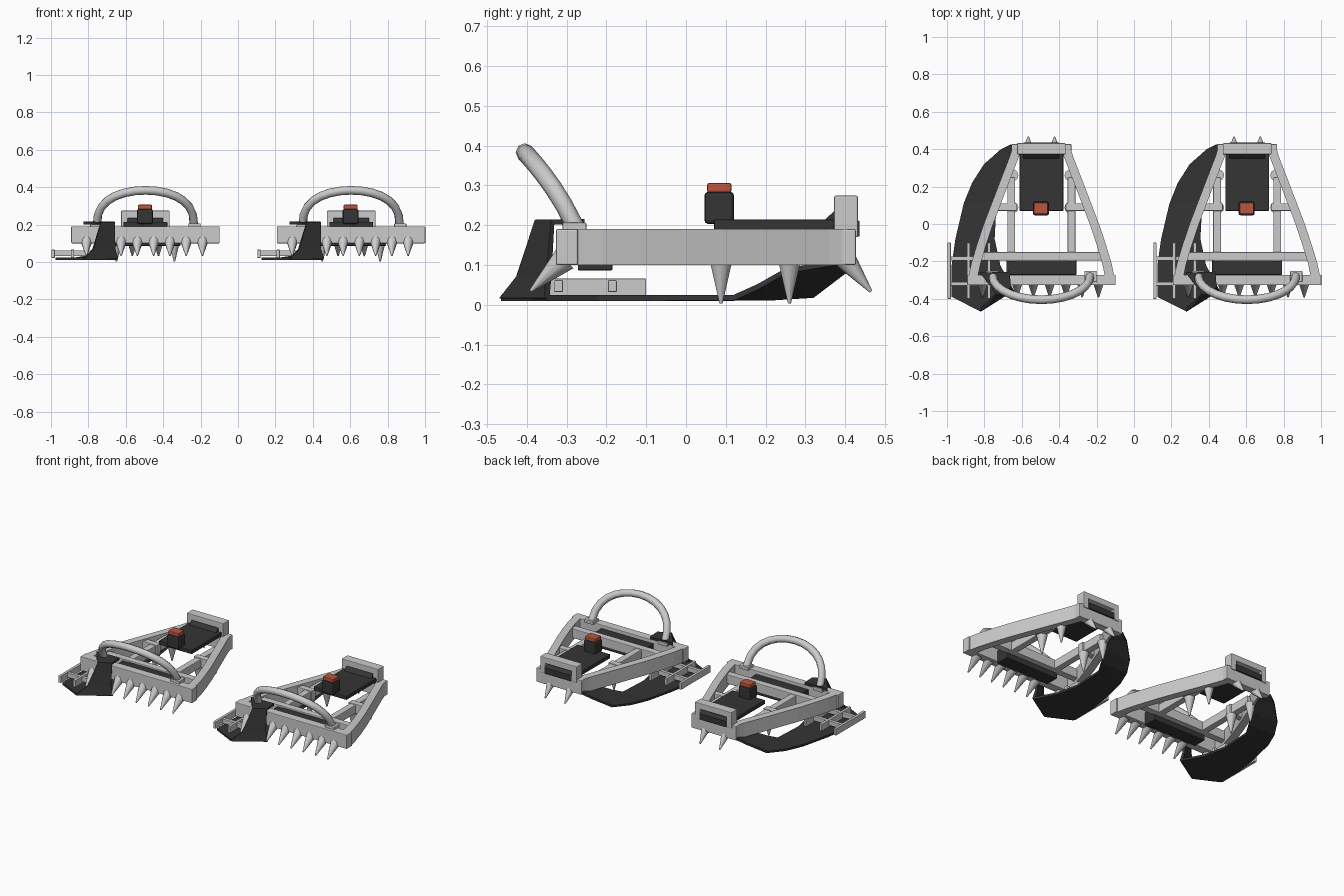
import bpy, bmesh, math
from mathutils import Vector

if "Cube" in bpy.data.objects:
    bpy.data.objects.remove(bpy.data.objects["Cube"])

def material(name, c):
    m = bpy.data.materials.new(name)
    m.diffuse_color = (*c, 1)
    m.use_nodes = True
    m.node_tree.nodes["Principled BSDF"].inputs["Base Color"].default_value = m.diffuse_color
    return m

DARK = material("dark_rubber", (0.035, 0.035, 0.037))
RED = material("red_tab", (0.5, 0.09, 0.05))
CX = 0.0   # parts are built around x = 0, then placed
OFFSETS = (-0.495, 0.605)
parts = []

def make(name, bm, mat=None, bevel=0.0):
    bmesh.ops.recalc_face_normals(bm, faces=bm.faces)
    me = bpy.data.meshes.new(name)
    bm.to_mesh(me)
    bm.free()
    if mat:
        me.materials.append(mat)
    ob = bpy.data.objects.new(name, me)
    bpy.context.collection.objects.link(ob)
    if bevel:
        b = ob.modifiers.new("bevel", 'BEVEL')
        b.width, b.segments = bevel, 2
    parts.append(ob)
    return ob

def box(name, x, y, z, mat=None, bevel=0.004):
    bm = bmesh.new()
    bmesh.ops.create_cube(bm, size=1)
    for v in bm.verts:
        v.co = [(r[0] + r[1]) / 2 + c * (r[1] - r[0]) for r, c in zip((x, y, z), v.co)]
    return make(name, bm, mat, bevel)

def prism(name, pts, z0, z1, mat=None):
    bm = bmesh.new()
    f = bm.faces.new([bm.verts.new((*p, z0)) for p in pts])
    ext = bmesh.ops.extrude_face_region(bm, geom=[f])["geom"]
    bmesh.ops.translate(bm, verts=[v for v in ext if isinstance(v, bmesh.types.BMVert)], vec=(0, 0, z1 - z0))
    return make(name, bm, mat)

def strip(name, pairs, thick, mat):
    bm = bmesh.new()
    rows = [[bm.verts.new(p) for p in pair] for pair in pairs]
    for a, b in zip(rows, rows[1:]):
        bm.faces.new((a[0], a[1], b[1], b[0]))
    ob = make(name, bm, mat)
    s = ob.modifiers.new("thickness", 'SOLIDIFY')
    s.thickness, s.offset = thick, 0
    return ob

def spike(name, base, tip, r=0.032):
    base, tip = Vector(base), Vector(tip)
    d = tip - base
    bm = bmesh.new()
    bmesh.ops.create_cone(bm, cap_ends=True, segments=10, radius1=r, radius2=0.004, depth=d.length)
    q = Vector((0, 0, 1)).rotation_difference(d)
    for v in bm.verts:
        v.co = q @ v.co + (base + tip) / 2
    ob = make(name, bm)
    ob.data.shade_smooth()
    ob.data.set_sharp_from_angle(angle=math.radians(40))

# curved side rails
outer = [(0.15, 0.425), (0.17, 0.36), (0.228, 0.21), (0.308, 0.0), (0.345, -0.11), (0.375, -0.21), (0.392, -0.29)]
for s, side in ((1, "right"), (-1, "left")):
    prism(side + "_rail", [(s * x, y) for x, y in outer] +
          [(s * (x - 0.05), y) for x, y in reversed(outer)], 0.10, 0.19)
    box(side + "_long_bar", sorted((s * 0.14, s * 0.182)), (-0.2, 0.25), (0.12, 0.175))
    box(side + "_mid_bar", sorted((s * 0.13, s * 0.25)), (0.07, 0.11), (0.12, 0.18))
    box(side + "_bail_socket", sorted((s * 0.23, s * 0.295)), (-0.31, -0.25), (0.185, 0.207))
    # ground spikes
    spike(side + "_mid_spike", (s * 0.155, 0.088, 0.12), (s * 0.155, 0.088, 0.003))
    spike(side + "_heel_spike", (s * 0.155, 0.26, 0.12), (s * 0.155, 0.26, 0.003))
    spike(side + "_back_spike", (s * 0.07, 0.40, 0.115), (s * 0.07, 0.465, 0.033), 0.028)

# cross bars
box("front_bar", (-0.397, 0.397), (-0.327, -0.272), (0.10, 0.19))
box("back_bar", (-0.16, 0.16), (0.38, 0.427), (0.10, 0.19))
box("toe_cross_bar", (-0.345, 0.345), (-0.195, -0.15), (0.12, 0.18))
box("toe_pad", (-0.187, 0.187), (-0.272, -0.185), (0.086, 0.17), DARK)

# row of front spikes
for x in [-0.315] + [-0.13 + 0.087 * i for i in range(6)]:
    spike("front_spike", (x, -0.305, 0.115), (x, -0.39, 0.035))

# heel plate and heel bracket
box("heel_plate", (-0.117, 0.117), (0.07, 0.39), (0.188, 0.214), DARK)
prof = [(0.34, 0.205), (0.375, 0.238), (0.436, 0.21), (0.436, 0.172), (0.37, 0.172)]
bm = bmesh.new()
f = bm.faces.new([bm.verts.new((-0.095, y, z)) for y, z in prof])
ext = bmesh.ops.extrude_face_region(bm, geom=[f])["geom"]
bmesh.ops.translate(bm, verts=[v for v in ext if isinstance(v, bmesh.types.BMVert)], vec=(0.19, 0, 0))
make("heel_pad", bm, DARK)
box("bracket_top", (-0.13, 0.13), (0.372, 0.432), (0.235, 0.274))
for s in (1, -1):
    box("bracket_side", sorted((s * 0.093, s * 0.13)), (0.372, 0.432), (0.17, 0.274))

# release lever
box("lever_block", (-0.045, 0.04), (0.046, 0.121), (0.203, 0.284), DARK, 0.01)
box("lever_tab", (-0.04, 0.035), (0.053, 0.114), (0.282, 0.306), RED, 0.005)

# toe bail tube
cu = bpy.data.curves.new("toe_bail", 'CURVE')
cu.dimensions, cu.bevel_depth, cu.bevel_resolution, cu.use_fill_caps = '3D', 0.023, 2, True
n = 14
path = [(0.26 * -math.cos(math.pi * i / n), math.sin(math.pi * i / n) ** 0.8 if 0 < i < n else 0) for i in range(n + 1)]
sp = cu.splines.new('POLY')
sp.points.add(n)
for p, (x, t) in zip(sp.points, path):
    p.co = (x, -0.275 - 0.10 * t - 0.03 * t * t, 0.19 + 0.215 * t - 0.022 * t * t, 1)
tmp = bpy.data.objects.new("tmp_bail", cu)
bpy.context.collection.objects.link(tmp)
me = bpy.data.meshes.new_from_object(tmp.evaluated_get(bpy.context.evaluated_depsgraph_get()))
bpy.data.objects.remove(tmp)
bail = bpy.data.objects.new("toe_bail", me)
bpy.context.collection.objects.link(bail)
me.shade_smooth()
parts.append(bail)

# side runner: (outer edge, inner edge) pairs from heel to toe
strip("side_runner", [
    ((-0.165, 0.425, 0.11), (-0.12, 0.40, 0.11)),
    ((-0.215, 0.40, 0.085), (-0.14, 0.34, 0.10)),
    ((-0.305, 0.32, 0.024), (-0.18, 0.25, 0.085)),
    ((-0.37, 0.22, 0.018), (-0.21, 0.18, 0.045)),
    ((-0.415, 0.11, 0.017), (-0.24, 0.12, 0.018)),
    ((-0.46, -0.08, 0.017), (-0.25, -0.08, 0.017)),
    ((-0.48, -0.22, 0.017), (-0.22, -0.22, 0.017)),
    ((-0.48, -0.39, 0.017), (-0.15, -0.35, 0.017)),
    ((-0.33, -0.465, 0.017), (-0.325, -0.463, 0.017))], 0.014, DARK)
# toe fin rising from runner to frame
strip("runner_fin", [
    ((-0.33, -0.463, 0.015), (-0.15, -0.35, 0.015)),
    ((-0.28, -0.42, 0.07), (-0.165, -0.345, 0.07)),
    ((-0.24, -0.375, 0.208), (-0.165, -0.335, 0.208)),
    ((-0.33, -0.26, 0.208), (-0.17, -0.255, 0.208))], 0.016, DARK)

# ladder on the runner
for x, y0, y1 in ((-0.493, -0.40, -0.10), (-0.39, -0.40, -0.10), (-0.28, -0.40, -0.10)):
    box("ladder_rail", (x - 0.009, x + 0.009), (y0, y1), (0.022, 0.066), None, 0.003)
for y in (-0.185, -0.32):
    box("ladder_rung", (-0.493, -0.25), (y - 0.011, y + 0.011), (0.032, 0.062), None, 0.003)

# place the pair
for ob in list(parts):
    twin = ob.copy()
    bpy.context.collection.objects.link(twin)
    ob.location.x += OFFSETS[0]
    twin.location.x += OFFSETS[1]
    ob.name, twin.name = "left_unit_" + ob.name, "right_unit_" + ob.name
